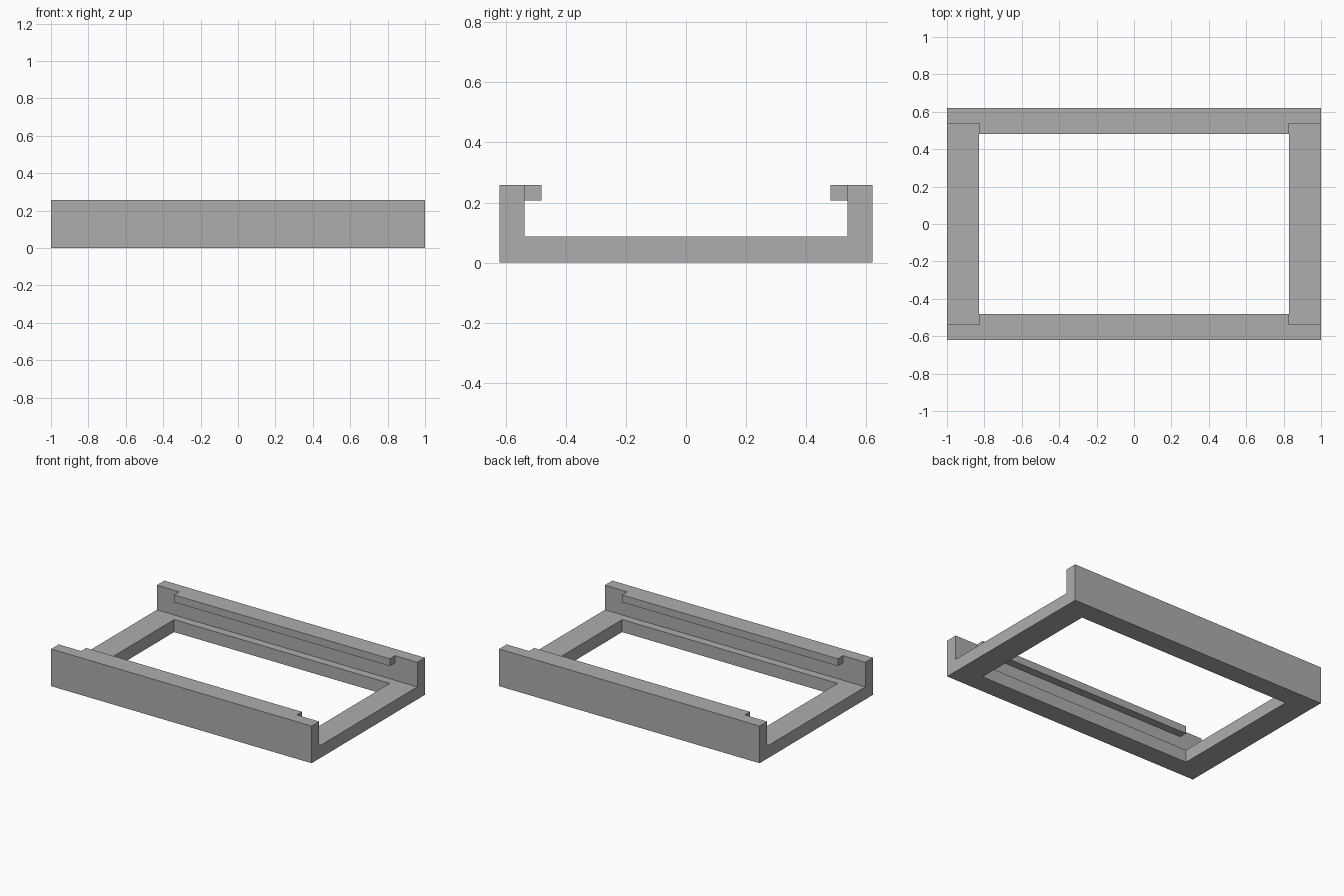
import bpy
import bmesh
from mathutils import Vector

if "Cube" in bpy.data.objects:
    bpy.data.objects.remove(bpy.data.objects["Cube"])

# Break lines of the tray along each axis
XS = [-1.0, -0.828, 0.828, 1.0]                          # ends, opening and lip ends
YS = [-0.621, -0.538, -0.482, 0.482, 0.538, 0.621]       # wall, lip / ledge, opening
ZS = [0.0, 0.087, 0.207, 0.258]                          # base, gap, lip


def solid(i, j, k):
    """True where the block at this grid position is filled."""
    if not (0 <= i < 3 and 0 <= j < 5 and 0 <= k < 3):
        return False
    if j in (0, 4):                       # full-height side walls
        return True
    if k == 0:                            # base frame around the opening
        return not (i == 1 and j == 2)
    return k == 2 and i == 1 and j in (1, 3)   # inward lips on the walls


def build_shell(name, material):
    """Make one closed shell from the outer faces of the filled blocks."""
    bm = bmesh.new()
    axes = (XS, YS, ZS)
    for i in range(3):
        for j in range(5):
            for k in range(3):
                if not solid(i, j, k):
                    continue
                cell = (i, j, k)
                for a in range(3):
                    b, c = (a + 1) % 3, (a + 2) % 3
                    for side in (0, 1):
                        near = list(cell)
                        near[a] += 2 * side - 1
                        if solid(*near):
                            continue
                        corners = []
                        for u, v in ((0, 0), (1, 0), (1, 1), (0, 1)):
                            p = Vector((0, 0, 0))
                            p[a] = axes[a][cell[a] + side]
                            p[b] = axes[b][cell[b] + u]
                            p[c] = axes[c][cell[c] + v]
                            corners.append(bm.verts.new(p))
                        bm.faces.new(corners if side else corners[::-1])
    bmesh.ops.remove_doubles(bm, verts=bm.verts[:], dist=1e-5)
    # Merge the coplanar pieces into large flat faces
    bmesh.ops.dissolve_limit(bm, angle_limit=0.01, verts=bm.verts[:], edges=bm.edges[:])
    mesh = bpy.data.meshes.new(name)
    bm.to_mesh(mesh)
    bm.free()
    mesh.materials.append(material)
    obj = bpy.data.objects.new(name, mesh)
    bpy.context.collection.objects.link(obj)
    return obj


grey = bpy.data.materials.new("grey")
grey.diffuse_color = (0.42, 0.42, 0.42, 1.0)
grey.use_nodes = True
grey.node_tree.nodes["Principled BSDF"].inputs["Base Color"].default_value = grey.diffuse_color

# Open frame with raised side walls and overhanging lips
build_shell("bracket_frame", grey)
